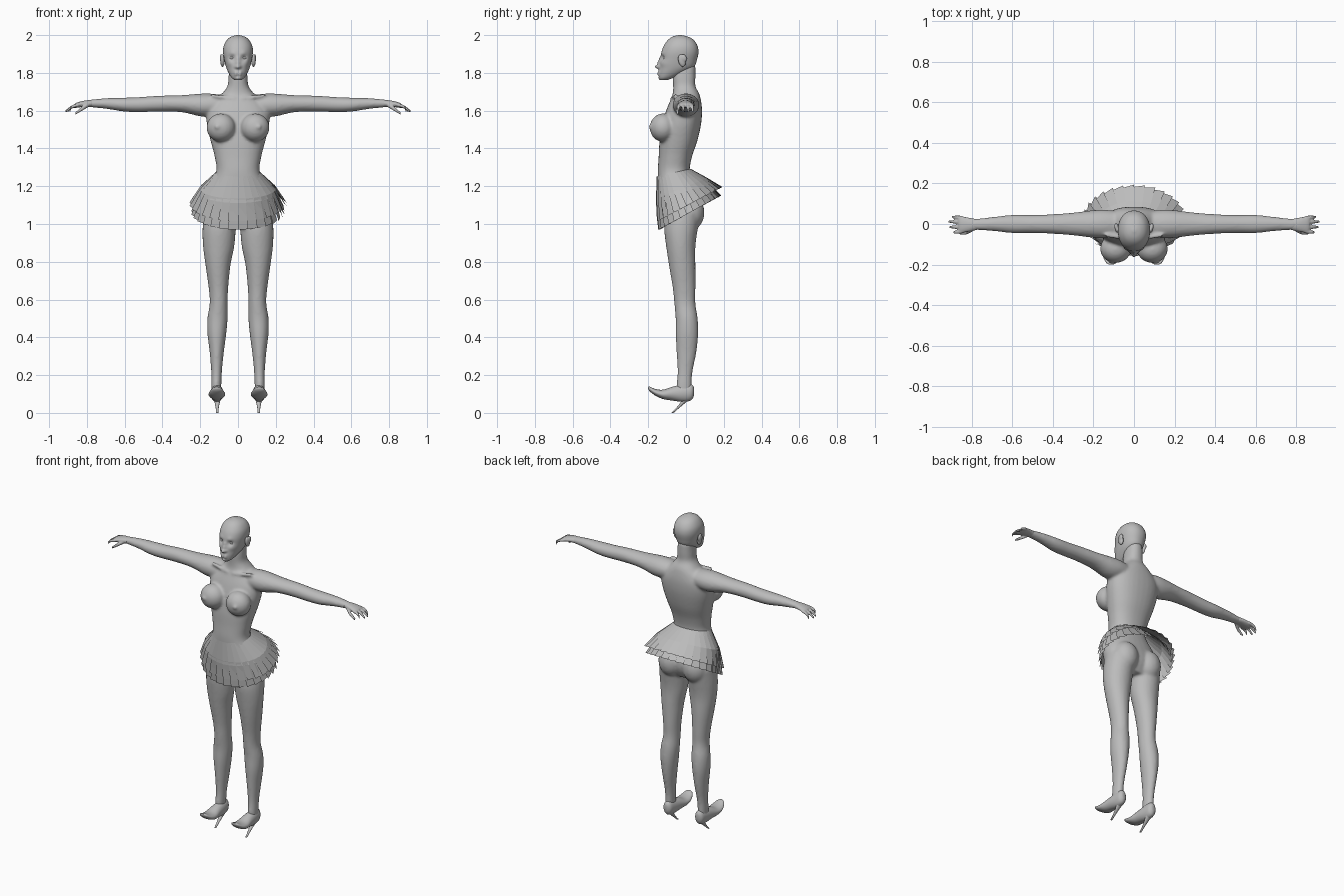
import bpy, bmesh, math
from mathutils import Vector, Matrix

cube = bpy.data.objects.get("Cube")
if cube:
    bpy.data.objects.remove(cube)

grey = bpy.data.materials.new("plain grey")
grey.use_nodes = True
GREY = (0.5, 0.5, 0.5, 1)
grey.diffuse_color = GREY
grey.node_tree.nodes["Principled BSDF"].inputs["Base Color"].default_value = GREY


def spline(rows, steps):
    """Catmull-Rom interpolation of rows of numbers."""
    rows = [Vector(r) for r in rows]
    out = []
    for i in range(len(rows) - 1):
        a, b, c, d = rows[max(i - 1, 0)], rows[i], rows[i + 1], rows[min(i + 2, len(rows) - 1)]
        for k in range(steps):
            t = k / steps
            out.append(b + (c - a) * t / 2 + (a * 2 - b * 5 + c * 4 - d) * t * t / 2
                       + (b * 3 - a - c * 3 + d) * t ** 3 / 2)
    return out + [rows[-1]]


def loft(bm, rows, u, v, sides=24, steps=4, power=1.0):
    """Skin rings of (x, y, z, half size along u, half size along v)."""
    u, v = Vector(u), Vector(v)
    rings = []
    for r in spline(rows, steps):
        ring = []
        for k in range(sides):
            c, s = math.cos(math.tau * k / sides), math.sin(math.tau * k / sides)
            c, s = (math.copysign(abs(w) ** power, w) for w in (c, s))
            ring.append(bm.verts.new(Vector(r[:3]) + u * c * r[3] + v * s * r[4]))
        rings.append(ring)
    for a, b in zip(rings, rings[1:]):
        for k in range(sides):
            j = (k + 1) % sides
            bm.faces.new((a[k], a[j], b[j], b[k]))
    bm.faces.new(rings[0])
    bm.faces.new(rings[-1])


def ball(bm, centre, radii, tilt=0):
    m = Matrix.Translation(centre) @ Matrix.Rotation(tilt, 4, 'X') @ Matrix.Diagonal((*radii, 1))
    bmesh.ops.create_uvsphere(bm, u_segments=20, v_segments=14, radius=1, matrix=m)


def finish(bm, name, smooth=True, voxel=0):
    bmesh.ops.recalc_face_normals(bm, faces=bm.faces)
    mesh = bpy.data.meshes.new(name)
    bm.to_mesh(mesh)
    bm.free()
    ob = bpy.data.objects.new(name, mesh)
    bpy.context.collection.objects.link(ob)
    mesh.materials.append(grey)
    if smooth:
        mesh.polygons.foreach_set("use_smooth", [True] * len(mesh.polygons))
    if voxel:
        rm = ob.modifiers.new("blend parts", 'REMESH')
        rm.mode, rm.voxel_size, rm.use_smooth_shade = 'VOXEL', voxel, True
        sm = ob.modifiers.new("soften", 'SMOOTH')
        sm.factor, sm.iterations = 0.5, 6
    return ob


X, Y, Z = (1, 0, 0), (0, 1, 0), (0, 0, 1)
SIDES = ("left", 1), ("right", -1)


def upright(rows):
    """Rows of (z, inner x, outer x, front y, back y) to rings."""
    return [((a + b) / 2, (f + k) / 2, z, (b - a) / 2, (k - f) / 2) for z, a, b, f, k in rows]


# torso, neck and limbs blended into one skin
body = bmesh.new()
torso = [(.98, .13, -.10, .04), (1.04, .175, -.12, .07), (1.1, .185, -.135, .07),
         (1.18, .165, -.145, .045), (1.27, .116, -.15, .02), (1.35, .122, -.145, .03),
         (1.44, .145, -.14, .06), (1.53, .165, -.125, .08), (1.6, .165, -.105, .085),
         (1.65, .13, -.085, .08), (1.69, .085, -.07, .07), (1.73, .056, -.068, .05),
         (1.78, .05, -.07, .05), (1.84, .045, -.06, .05)]
loft(body, upright([(z, -w, w, f, b) for z, w, f, b in torso]), X, Y, 32, power=.88)

leg = [(1.06, .01, .18, -.11, .08), (.97, .012, .188, -.115, .062), (.88, .02, .185, -.105, .05),
       (.78, .04, .172, -.09, .05), (.66, .052, .155, -.07, .05), (.58, .055, .15, -.062, .05),
       (.5, .055, .162, -.055, .062), (.42, .062, .162, -.055, .065), (.32, .075, .15, -.05, .055),
       (.22, .085, .142, -.045, .035), (.15, .088, .142, -.05, .03), (.1, .09, .14, -.05, .03)]
arm = [(.06, 0, 1.63, .06, .05), (.14, 0, 1.63, .07, .06), (.2, 0, 1.63, .068, .06),
       (.3, 0, 1.637, .056, .045), (.42, 0, 1.637, .047, .042), (.52, 0, 1.632, .045, .04),
       (.6, 0, 1.632, .045, .037), (.7, 0, 1.638, .034, .028), (.8, -.003, 1.638, .026, .018)]
for side, s in SIDES:
    loft(body, [(s * x, y, z, a, b) for x, y, z, a, b in upright(leg)], X, Y)
    loft(body, [(s * x, *r) for x, *r in arm], Y, Z)
    ball(body, (s * .09, -.122, 1.51), (.077, .07, .075))
    ball(body, (s * .11, -.188, 1.515), (.012, .012, .012))
    ball(body, (s * .085, .02, 1.06), (.08, .078, .095))
    # collarbone
    loft(body, [(s * .015, -.075, 1.663, .01, .01), (s * .14, -.055, 1.68, .01, .01)], Y, Z, 10)
finish(body, "body", voxel=.008)

# head, with the face modelled as soft bumps and hollows (x, z, push forward, radius)
head = bmesh.new()
skull = [(1.762, .018, -.135, -.095), (1.775, .034, -.143, -.06), (1.8, .05, -.144, -.005),
         (1.83, .063, -.141, .042), (1.87, .073, -.136, .058), (1.91, .079, -.13, .066),
         (1.945, .075, -.117, .06), (1.975, .058, -.095, .04), (1.992, .035, -.07, .01),
         (2, .008, -.04, -.025)]
loft(head, upright([(z, -w, w, f, b) for z, w, f, b in skull]), X, Y, 64, 6, .92)
bumps = [(0, 1.833, .024, .011), (0, 1.855, .013, .01), (0, 1.875, .008, .01),
         (.031, 1.88, -.013, .014), (.03, 1.905, .004, .014), (.045, 1.85, .005, .017),
         (.012, 1.802, .006, .01), (.012, 1.791, .006, .008), (0, 1.782, -.004, .007),
         (.012, 1.832, .006, .008), (0, 1.77, .004, .012)]
for vert in head.verts:
    if vert.co.y < -.06:
        x, z = vert.co.x, vert.co.z
        for bx, bz, push, r in bumps:
            vert.co.y -= push * math.exp(-((abs(x) - bx) ** 2 + (z - bz) ** 2) / (r * r))
finish(head, "head")

for side, s in SIDES:
    # eye and ear
    eye = bmesh.new()
    ball(eye, (s * .031, -.108, 1.879), (.016, .012, .009))
    finish(eye, side + "_eye")
    ear = bmesh.new()
    ball(ear, (s * .082, -.022, 1.865), (.012, .02, .035), .25)
    ball(ear, (s * .088, -.012, 1.878), (.009, .017, .022), .25)
    finish(ear, side + "_ear", voxel=.004)

    # hand with drooping fingers
    hand = bmesh.new()
    palm = [(.77, -.003, 1.638, .026, .019), (.81, -.003, 1.637, .034, .017),
            (.85, -.003, 1.63, .041, .014), (.865, -.003, 1.625, .038, .011)]
    loft(hand, [(s * x, *r) for x, *r in palm], Y, Z)
    for y, reach in ((-.037, .89), (-.014, .91), (.01, .915), (.031, .897)):
        path = [(.845, y, 1.63, .01, .009), (.88, y * 1.08, 1.619, .009, .009),
                (reach, y * 1.1, 1.595, .006, .007)]
        loft(hand, [(s * x, *r) for x, *r in path], Y, Z, 12)
    thumb = [(.79, -.022, 1.632, .012, .012), (.825, -.042, 1.61, .01, .011),
             (.862, -.045, 1.585, .007, .007)]
    loft(hand, [(s * x, *r) for x, *r in thumb], Y, Z, 12)
    finish(hand, side + "_hand", voxel=.004)

    # shoe with upturned toe
    shoe = bmesh.new()
    last = [(.042, .113, .012, .022), (.028, .11, .027, .042), (-.01, .105, .033, .047),
            (-.07, .102, .038, .037), (-.12, .098, .044, .025), (-.16, .108, .04, .018),
            (-.19, .125, .026, .013), (-.2, .132, .01, .006)]
    loft(shoe, [(s * .112, y, z, a, b) for y, z, a, b in last], X, Z)
    finish(shoe, side + "_shoe")
    heel = bmesh.new()
    spike = [(.012, .085, .024, .022), (-.015, .055, .014, .014), (-.045, .025, .008, .008),
             (-.072, 0, .006, .006)]
    loft(heel, [(s * .11, y, z, a, b) for y, z, a, b in spike], X, Y, 12)
    finish(heel, side + "_heel")


# pleated skirt in two layers of overlapping panels
def skirt_point(t, f, grow, drop):
    si, co = math.sin(t), math.cos(t)
    waist = Vector((.12 * si, -.065 - .09 * co, 1.272 - .02 * co))
    hem = Vector((.255 * grow * si, .02 - .172 * grow * co, 1.105 - .09 * co - drop))
    p = waist.lerp(hem, f)
    bulge = 1 + .35 * f * (1 - f)
    return Vector((p.x * bulge, p.y - .02 * co * f * (1 - f), p.z))


PLEATS = 30
for name, grow, drop in (("upper_skirt", 1, 0), ("lower_skirt", .965, .045)):
    skirt = bmesh.new()
    step = math.tau / PLEATS
    for i in range(PLEATS):
        t = i * step
        edges = [(t, 1.01), (t + step * 1.25, .94)]
        cols = [[skirt.verts.new(skirt_point(a, f, 1 + (g - 1) * f if f < 1 else g * grow, drop))
                 for f in (0, .5, 1)] for a, g in edges]
        for k in range(2):
            skirt.faces.new((cols[0][k], cols[1][k], cols[1][k + 1], cols[0][k + 1]))
    finish(skirt, name, smooth=False)
